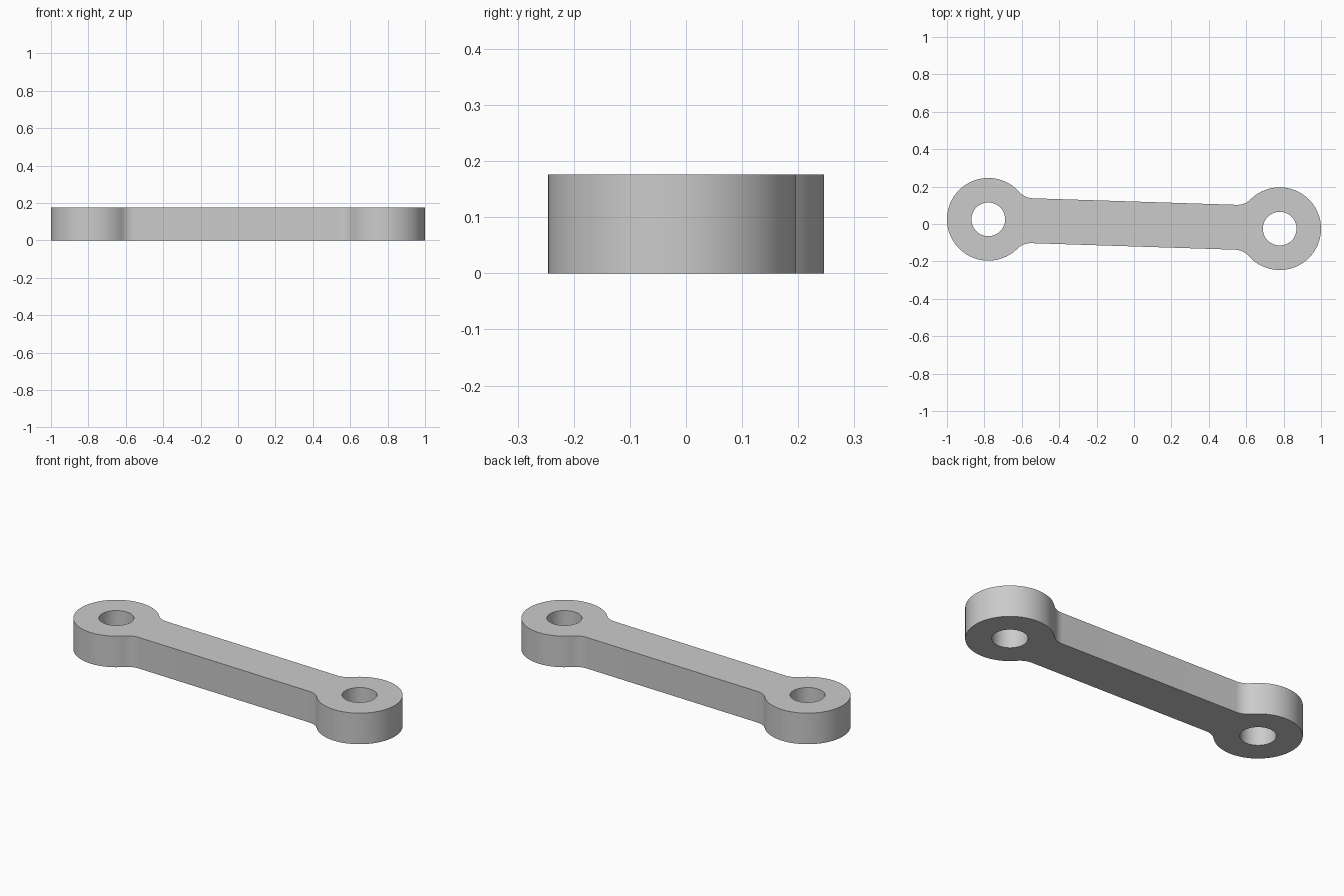
import bpy
import bmesh
from math import atan2, cos, hypot, pi, sin, sqrt
from mathutils import Matrix, Vector

cube = bpy.data.objects.get("Cube")
if cube:
    bpy.data.objects.remove(cube)

BOSS, HOLE, HALF_ARM, FILLET, HEIGHT = 0.221, 0.09, 0.12, 0.10, 0.176
BOSS_X, BOSS_Y = 0.779, -0.025
REACH = hypot(BOSS_X, BOSS_Y)

steel = bpy.data.materials.new("grey_metal")
steel.use_nodes = True
grey = (0.6, 0.6, 0.6, 1)
steel.diffuse_color = grey
steel.node_tree.nodes["Principled BSDF"].inputs["Base Color"].default_value = grey


def arc(cx, cy, radius, start, end, steps):
    return [Vector((cx + radius * cos(a), cy + radius * sin(a), 0))
            for a in (start + (end - start) * i / steps for i in range(steps + 1))]


# Half outline: lower fillet, round end, upper fillet; the other half is a half turn
offset = sqrt((BOSS + FILLET) ** 2 - (HALF_ARM + FILLET) ** 2)
fx, fy = REACH - offset, HALF_ARM + FILLET
touch = atan2(fy, -offset)
half = arc(fx, -fy, FILLET, pi / 2, pi - touch, 10)
half += arc(REACH, 0, BOSS, -touch, touch, 80)[1:]
half += arc(fx, fy, FILLET, touch - pi, -pi / 2, 10)[1:]
outline = half + [-p for p in half]

# Pin holes at both ends
holes = [arc(side * REACH, 0, HOLE, 0, 2 * pi, 64)[:-1] for side in (-1, 1)]

# Fill the plate around the holes and raise it
bm = bmesh.new()
edges = []
for loop in [outline] + holes:
    verts = [bm.verts.new(p) for p in loop]
    edges += [bm.edges.new((v, verts[i - 1])) for i, v in enumerate(verts)]
bmesh.ops.triangle_fill(bm, edges=edges, use_beauty=True, use_dissolve=False)
raised = bmesh.ops.extrude_face_region(bm, geom=bm.faces[:], use_keep_orig=True)
top = [g for g in raised["geom"] if isinstance(g, bmesh.types.BMVert)]
bmesh.ops.translate(bm, verts=top, vec=(0, 0, HEIGHT))
bmesh.ops.rotate(bm, verts=bm.verts[:], cent=(0, 0, 0),
                 matrix=Matrix.Rotation(atan2(BOSS_Y, BOSS_X), 3, "Z"))
bmesh.ops.recalc_face_normals(bm, faces=bm.faces[:])

mesh = bpy.data.meshes.new("link_arm")
bm.to_mesh(mesh)
bm.free()
mesh.materials.append(steel)
link = bpy.data.objects.new("link_arm", mesh)
bpy.context.collection.objects.link(link)

# Smooth round walls with crisp rims
bpy.ops.object.select_all(action="DESELECT")
link.select_set(True)
bpy.context.view_layer.objects.active = link
bpy.ops.object.shade_smooth_by_angle(angle=pi / 6)
